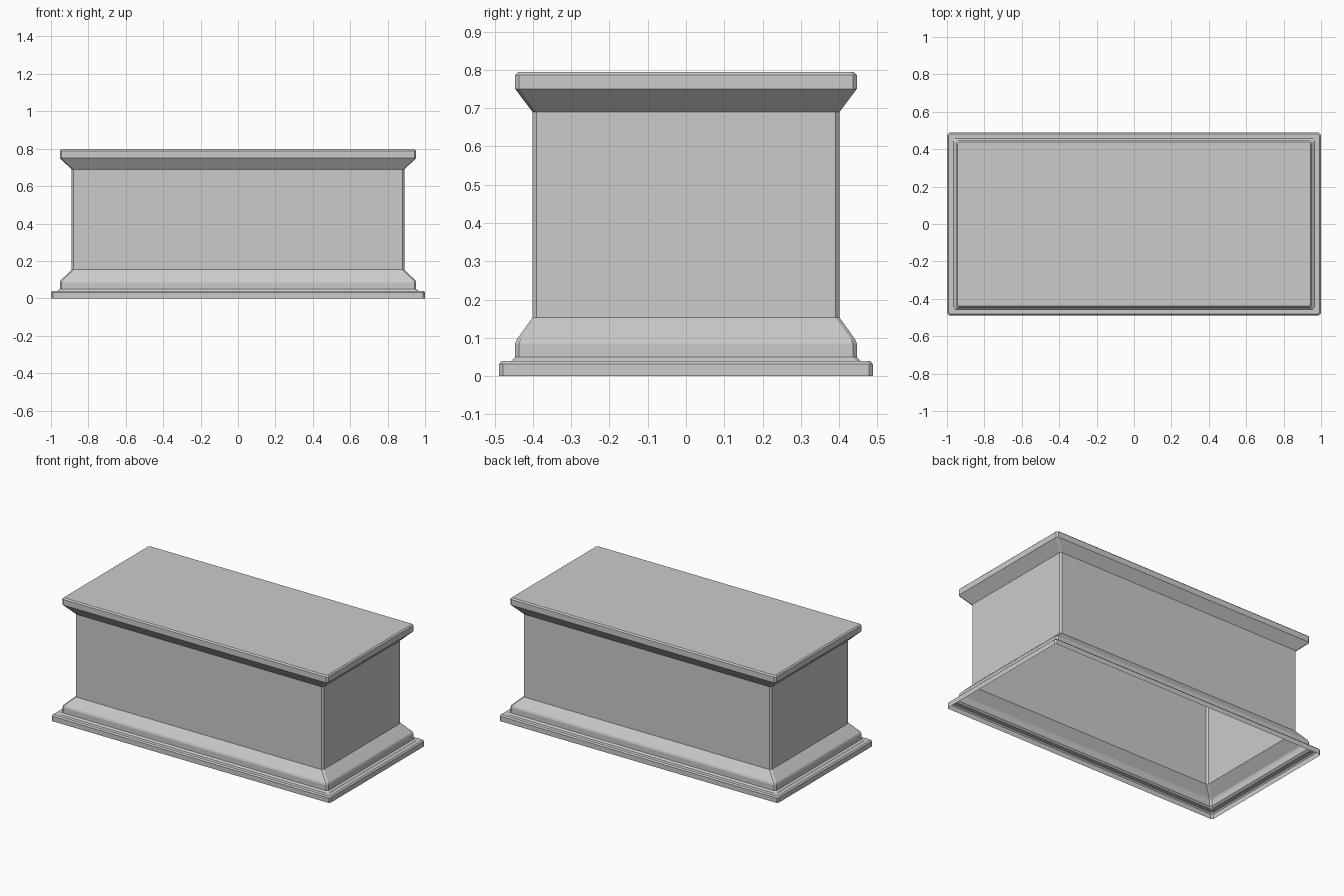
import bpy, bmesh

if "Cube" in bpy.data.objects:
    bpy.data.objects.remove(bpy.data.objects["Cube"])

CHAMFER = 0.01


def ring(bm, hx, hy, z, c=CHAMFER):
    """Rectangle with clipped corners, counter-clockwise."""
    pts = []
    for sx, sy in ((1, -1), (1, 1), (-1, 1), (-1, -1)):
        pair = [(sx * (hx - c), sy * hy), (sx * hx, sy * (hy - c))]
        pts += pair if sx * sy < 0 else pair[::-1]
    return [bm.verts.new((x, y, z)) for x, y in pts]


def moulding(name, profile, cap_top=False):
    """Loft clipped rectangles given as (half x, half y, z)."""
    bm = bmesh.new()
    rings = [ring(bm, *p) for p in profile]
    for a, b in zip(rings, rings[1:]):
        for i in range(8):
            j = (i + 1) % 8
            bm.faces.new((a[i], a[j], b[j], b[i]))
    if cap_top:
        bm.faces.new(rings[-1])
    mesh = bpy.data.meshes.new(name)
    bm.to_mesh(mesh)
    bm.free()
    obj = bpy.data.objects.new(name, mesh)
    bpy.context.collection.objects.link(obj)
    return obj


# Stepped base with a sloping upper moulding, open underneath
moulding("base", [
    (1.0, 0.488, 0.0), (1.0, 0.488, 0.032), (0.992, 0.481, 0.04),
    (0.966, 0.456, 0.04), (0.953, 0.446, 0.05), (0.953, 0.446, 0.085),
    (0.949, 0.442, 0.096), (0.89, 0.401, 0.153)])

# Plain box body
moulding("body", [(0.89, 0.401, 0.153), (0.89, 0.401, 0.69)])

# Flared cornice and flat top slab
moulding("cornice_top", [
    (0.89, 0.401, 0.69), (0.953, 0.446, 0.75), (0.953, 0.446, 0.787),
    (0.945, 0.438, 0.795)], cap_top=True)
